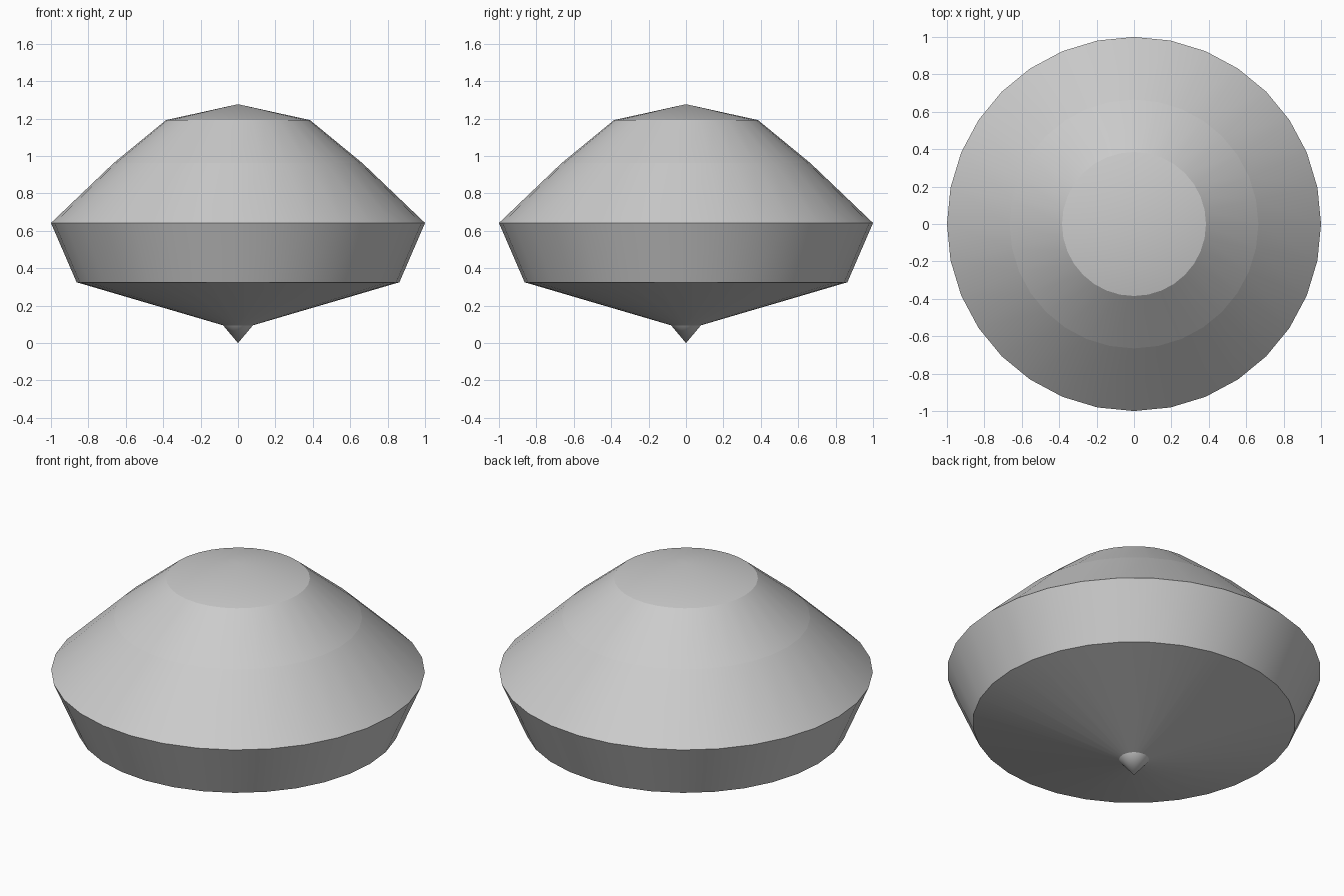
import bpy, bmesh
from math import cos, sin, tau

if "Cube" in bpy.data.objects:
    bpy.data.objects.remove(bpy.data.objects["Cube"])

SIDES = 32
TIP_Z, TOP_Z = 0.0, 1.277
# rings from the point upward: (radius, height)
RINGS = [(0.08, 0.095), (0.863, 0.325), (1.0, 0.642), (0.665, 0.962), (0.385, 1.192)]

# spinning top body: turned profile, closed by a pointed tip and a shallow cap
bm = bmesh.new()
rings = [[bm.verts.new((r * cos(tau * i / SIDES), r * sin(tau * i / SIDES), z))
          for i in range(SIDES)] for r, z in RINGS]
tip = bm.verts.new((0, 0, TIP_Z))
apex = bm.verts.new((0, 0, TOP_Z))
for i in range(SIDES):
    j = (i + 1) % SIDES
    bm.faces.new((tip, rings[0][j], rings[0][i]))
    for low, high in zip(rings, rings[1:]):
        bm.faces.new((low[i], low[j], high[j], high[i]))
    bm.faces.new((rings[-1][i], rings[-1][j], apex))

# smooth around the axis, crisp at every turned ring
for f in bm.faces:
    f.smooth = True
for e in bm.edges:
    a, b = e.verts
    e.smooth = abs(a.co.z - b.co.z) > 1e-4
bmesh.ops.recalc_face_normals(bm, faces=bm.faces[:])

mesh = bpy.data.meshes.new("spinning_top")
bm.to_mesh(mesh)
bm.free()
bpy.context.collection.objects.link(bpy.data.objects.new("spinning_top", mesh))
